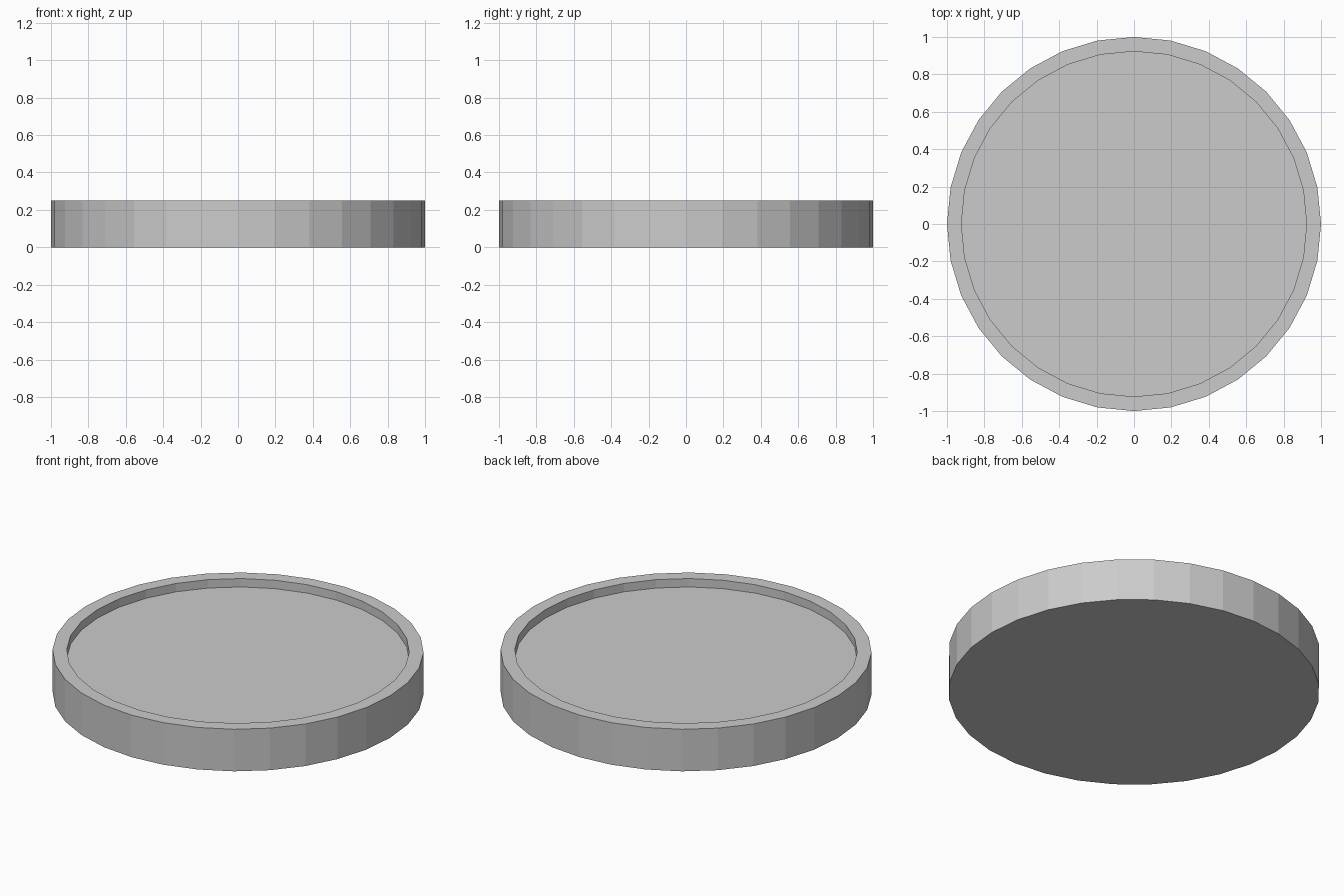
import bpy
import bmesh

if "Cube" in bpy.data.objects:
    bpy.data.objects.remove(bpy.data.objects["Cube"])

SIDES = 32
RADIUS, HEIGHT = 1.0, 0.25
INNER_RADIUS, RECESS = 0.923, 0.05

# Solid round body
bm = bmesh.new()
bmesh.ops.create_cone(bm, cap_ends=True, segments=SIDES,
                      radius1=RADIUS, radius2=RADIUS, depth=HEIGHT)
bmesh.ops.translate(bm, verts=bm.verts, vec=(0, 0, HEIGHT / 2))

# Raised rim: inset the top cap, then sink the floor straight down
top = max(bm.faces, key=lambda f: f.calc_center_median().z)
ring = bmesh.ops.extrude_discrete_faces(bm, faces=[top])["faces"][0]
bmesh.ops.scale(bm, verts=ring.verts,
                vec=(INNER_RADIUS / RADIUS, INNER_RADIUS / RADIUS, 1))
floor = bmesh.ops.extrude_discrete_faces(bm, faces=[ring])["faces"][0]
bmesh.ops.translate(bm, verts=floor.verts, vec=(0, 0, -RECESS))
bmesh.ops.recalc_face_normals(bm, faces=bm.faces)

mesh = bpy.data.meshes.new("round_tray")
bm.to_mesh(mesh)
bm.free()
tray = bpy.data.objects.new("round_tray", mesh)
bpy.context.collection.objects.link(tray)
